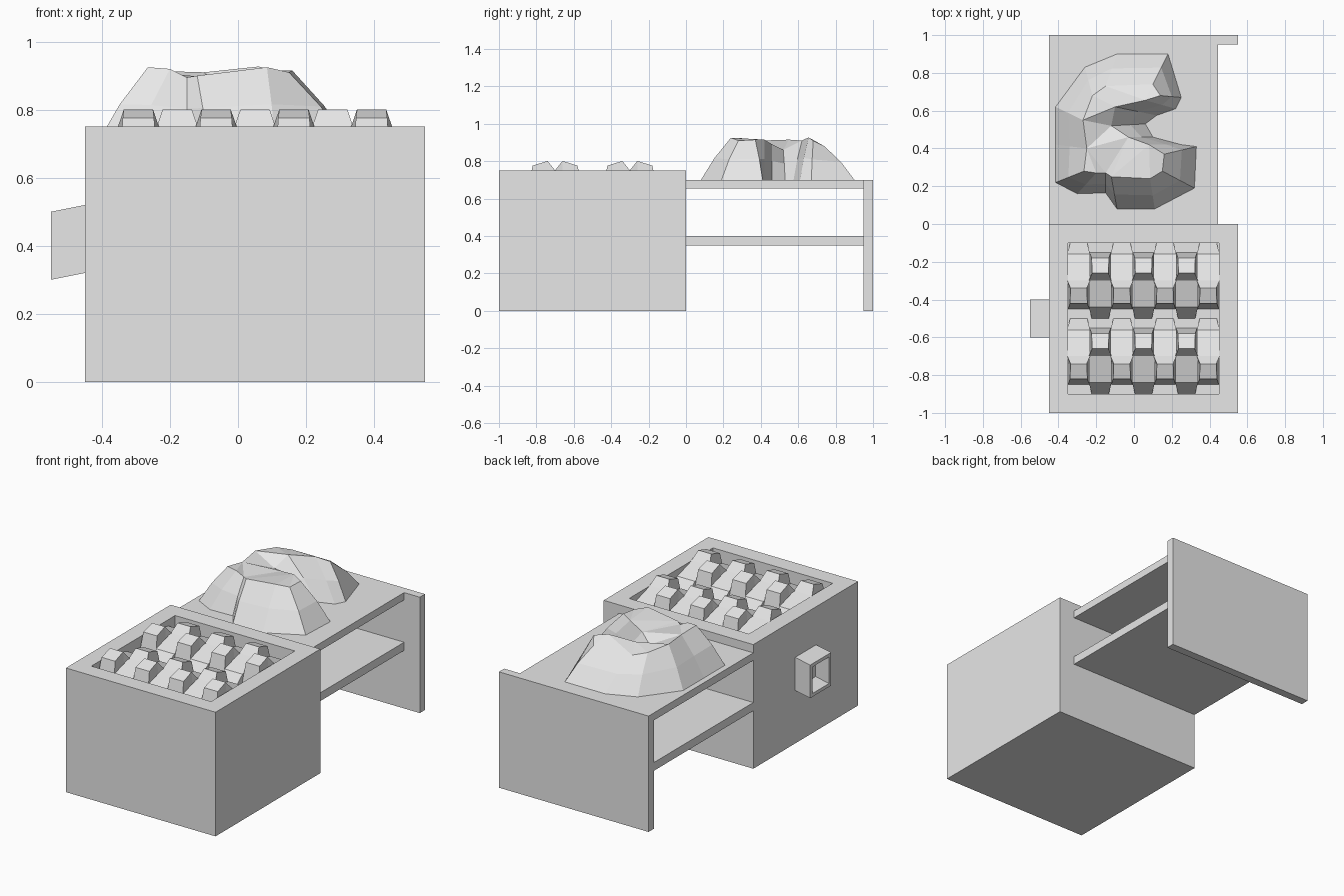
import bpy, bmesh
from mathutils import Vector

old = bpy.data.objects.get("Cube")
if old:
    bpy.data.objects.remove(old, do_unlink=True)

grey = bpy.data.materials.new("plain_grey")
grey.use_nodes = True
grey.diffuse_color = (0.8, 0.8, 0.8, 1)
grey.node_tree.nodes["Principled BSDF"].inputs["Base Color"].default_value = (0.8, 0.8, 0.8, 1)


def finish(name, bm):
    bmesh.ops.recalc_face_normals(bm, faces=bm.faces)
    mesh = bpy.data.meshes.new(name)
    bm.to_mesh(mesh)
    bm.free()
    mesh.materials.append(grey)
    obj = bpy.data.objects.new(name, mesh)
    bpy.context.collection.objects.link(obj)
    return obj


def block(lo, hi):
    bm = bmesh.new()
    bmesh.ops.create_cube(bm, size=1)
    lo, hi = Vector(lo), Vector(hi)
    for v in bm.verts:
        v.co = [(lo[i] + hi[i]) / 2 + v.co[i] * (hi[i] - lo[i]) for i in range(3)]
    bm.normal_update()
    return bm


def hollow(bm, direction, rim, depth):
    """Sink a pocket into the face that looks along the direction."""
    direction = Vector(direction)
    face = max(bm.faces, key=lambda f: f.normal.dot(direction))
    bmesh.ops.inset_region(bm, faces=[face], thickness=rim, use_even_offset=True)
    sunk = bmesh.ops.extrude_discrete_faces(bm, faces=[face])["faces"][0]
    bmesh.ops.translate(bm, verts=sunk.verts, vec=-direction * depth)


# Storage box with a shallow tray in its top
FLOOR = 0.63
bm = block((-0.45, -1, 0), (0.55, 0, 0.75))
hollow(bm, (0, 0, 1), 0.1, 0.75 - FLOOR)
finish("storage_box", bm)

# Hollow handle, sagging away from the box
bm = block((-0.55, -0.6, 0.32), (-0.45, -0.4, 0.52))
hollow(bm, (-1, 0, 0), 0.02, 0.09)
for v in bm.verts:
    v.co.z += (v.co.x + 0.45) * 0.2
finish("side_handle", bm)

# Shelves and end panel
finish("upper_shelf", block((-0.45, 0, 0.655), (0.445, 0.95, 0.70)))
finish("lower_shelf", block((-0.45, 0, 0.35), (0.445, 0.95, 0.40)))
finish("end_panel", block((-0.45, 0.95, 0), (0.55, 1, 0.70)))

# Tray lumps: (along, height, half width at top, half width at floor)
LUMP = [(-0.15, FLOOR, 0.056, 0.056), (-0.12, 0.775, 0.046, 0.056),
        (-0.04, 0.80, 0.043, 0.057), (0, 0.75, 0.06, 0.06),
        (0.14, 0.708, 0.06, 0.06), (0.2, FLOOR, 0.045, 0.045)]


def lump(bm, x, y, sign):
    rows = []
    for u, z, top, low in LUMP:
        yy = y + sign * u
        rows.append([bm.verts.new(p) for p in (
            (x - low, yy, FLOOR), (x - top, yy, z + 0.001),
            (x + top, yy, z + 0.001), (x + low, yy, FLOOR))])
    for a, b in zip(rows, rows[1:]):
        for i in range(4):
            j = (i + 1) % 4
            bm.faces.new((a[i], a[j], b[j], b[i]))
    bm.faces.new(rows[0])
    bm.faces.new(rows[-1])


bm = bmesh.new()
for y in (-0.7, -0.3):
    for i in range(7):
        lump(bm, -0.35 + 0.8 * (i + 0.5) / 7, y, -1 if i % 2 else 1)
finish("tray_lumps", bm)

# Crumpled heap: foot x, y and crest x, y, z around the outline
HEAP = [(-.09, .90, -.15, .73, .885), (.18, .90, .10, .74, .88),
        (.25, .67, .14, .68, .91), (.22, .61, .06, .655, .927),
        (.12, .575, -.10, .62, .91), (.06, .53, -.12, .52, .86),
        (.10, .46, -.03, .46, .89), (.25, .42, .08, .42, .915),
        (.33, .41, .16, .37, .915), (.32, .19, .15, .28, .91),
        (.11, .08, .085, .24, .925), (-.09, .08, -.12, .25, .90),
        (-.15, .165, -.15, .27, .895), (-.30, .16, -.2, .27, .92),
        (-.415, .22, -.265, .28, .925), (-.415, .42, -.25, .40, .91),
        (-.415, .62, -.27, .55, .915), (-.26, .83, -.22, .68, .90)]
bm = bmesh.new()
rings = [[], [], []]
for fx, fy, cx, cy, cz in HEAP:
    foot, crest = Vector((fx, fy, 0.70)), Vector((cx, cy, cz))
    middle = foot.lerp(crest, 0.45)
    middle.z += 0.015
    for ring, p in zip(rings, (foot, middle, crest)):
        ring.append(bm.verts.new(p))
for a, b in zip(rings, rings[1:]):
    for i in range(len(a)):
        j = (i + 1) % len(a)
        bm.faces.new((a[i], a[j], b[j], b[i]))
cap = bm.faces.new(rings[-1])
bmesh.ops.triangulate(bm, faces=[cap])
finish("crumpled_heap", bm)
